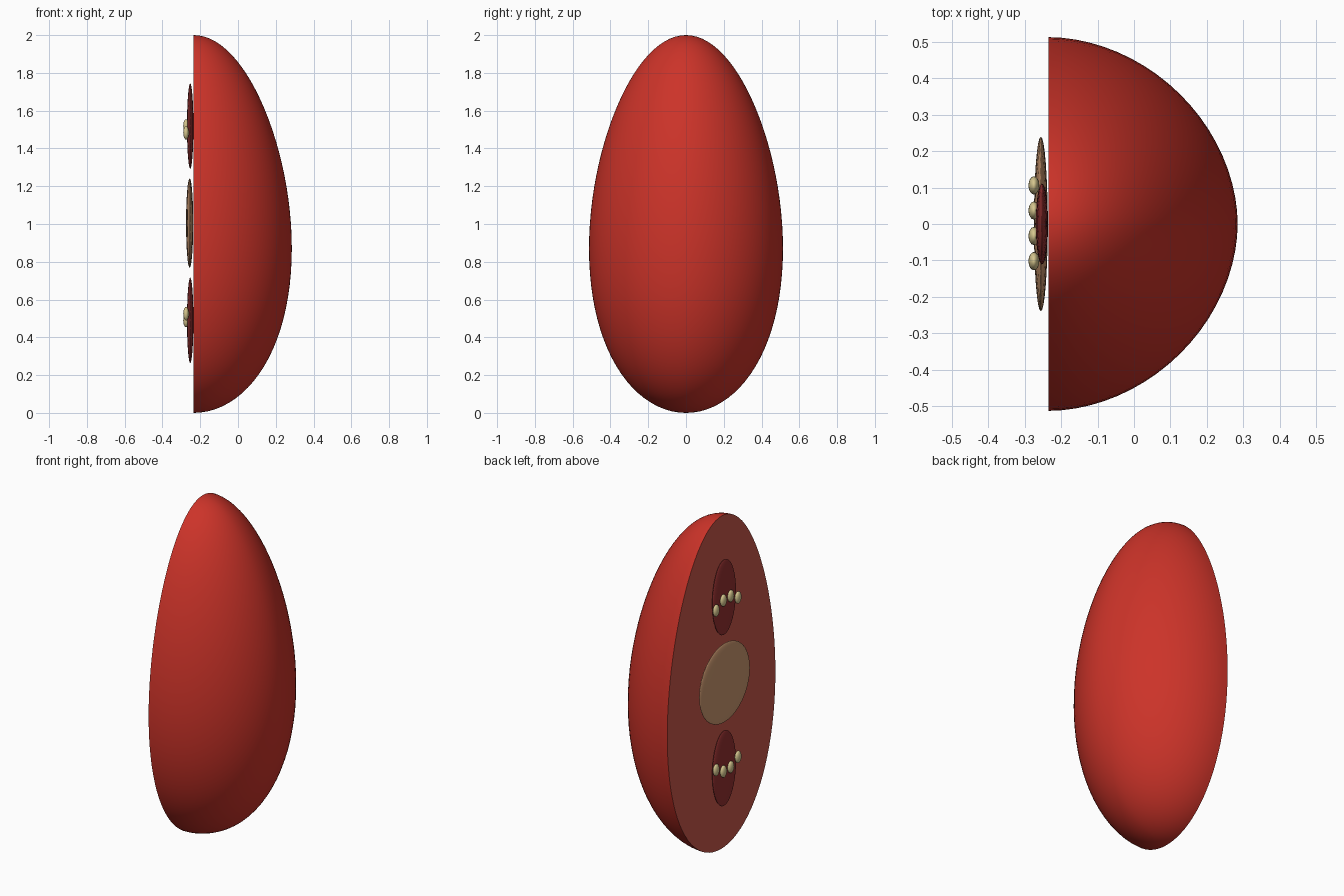
import bpy, bmesh, math

if "Cube" in bpy.data.objects:
    bpy.data.objects.remove(bpy.data.objects["Cube"])

CUT_X = -0.235      # plane of the sliced face
DEPTH, HALF_W = 0.52, 0.509
TAPER = 0.134       # narrows the upper end


def material(name, rgb):
    m = bpy.data.materials.new(name)
    lin = [c / 12.92 if c <= 0.04045 else ((c + 0.055) / 1.055) ** 2.4 for c in rgb]
    m.diffuse_color = (*lin, 1)
    m.use_nodes = True
    m.node_tree.nodes["Principled BSDF"].inputs["Base Color"].default_value = m.diffuse_color
    return m


skin = material("red skin", (0.80, 0.20, 0.16))
flesh = material("pale red flesh", (0.78, 0.34, 0.29))
core_tan = material("tan core", (0.80, 0.60, 0.44))
pocket_red = material("dark red pocket", (0.58, 0.19, 0.19))
seed_cream = material("cream seed", (0.84, 0.78, 0.56))


def spow(v, e):
    return math.copysign(abs(v) ** e, v)


# Half egg: tapered rings on the rounded side, one flat cap on the cut side
def half_egg(name, rings=48, segs=40):
    bm = bmesh.new()
    rows = []
    for i in range(1, rings):
        phi = math.pi * i / rings
        r = math.sin(phi) * (1 - TAPER * math.cos(phi))
        row = []
        for j in range(segs + 1):
            a = math.pi * (j / segs - 0.5)
            x = CUT_X + DEPTH / 1.009 * r * spow(max(math.cos(a), 0), 1.05)
            y = HALF_W * r * spow(math.sin(a), 1.05)
            row.append(bm.verts.new((x, y, 1 + math.cos(phi))))
        rows.append(row)
    top = bm.verts.new((CUT_X, 0, 2))
    bottom = bm.verts.new((CUT_X, 0, 0))
    for j in range(segs):
        bm.faces.new((top, rows[0][j], rows[0][j + 1]))
        bm.faces.new((bottom, rows[-1][j + 1], rows[-1][j]))
        for a, b in zip(rows, rows[1:]):
            bm.faces.new((a[j], b[j], b[j + 1], a[j + 1]))
    cap = bm.faces.new([top] + [r[-1] for r in rows] + [bottom]
                       + [r[0] for r in reversed(rows)])
    cap.material_index = 1
    bmesh.ops.recalc_face_normals(bm, faces=bm.faces)
    for f in bm.faces:
        f.smooth = f is not cap
    for e in cap.edges:
        e.smooth = False
    me = bpy.data.meshes.new(name)
    bm.to_mesh(me)
    bm.free()
    me.materials.append(skin)
    me.materials.append(flesh)
    ob = bpy.data.objects.new(name, me)
    bpy.context.collection.objects.link(ob)


# Flattened ellipsoids lying on the cut face
def ellipsoid(name, loc, scale, mat, segs=32, rings=16):
    bpy.ops.mesh.primitive_uv_sphere_add(segments=segs, ring_count=rings, location=loc)
    ob = bpy.context.object
    ob.name = name
    ob.scale = scale
    ob.data.materials.append(mat)
    bpy.ops.object.shade_smooth()


half_egg("fruit_half")
ellipsoid("core", (-0.256, 0, 1.005), (0.019, 0.24, 0.237), core_tan)

# Seed pockets, each with an arc of four seeds (ends bend towards the core)
for label, z, bend in (("upper", 1.518, -0.035), ("lower", 0.49, 0.035)):
    ellipsoid(label + "_pocket", (-0.253, 0, z), (0.017, 0.111, 0.226), pocket_red)
    for i, y in enumerate((-0.102, -0.033, 0.037, 0.106)):
        dz = bend if i in (0, 3) else 0
        ellipsoid(f"{label}_seed_{i + 1}", (-0.275, y, z + dz),
                  (0.015, 0.025, 0.036), seed_cream, 16, 10)
